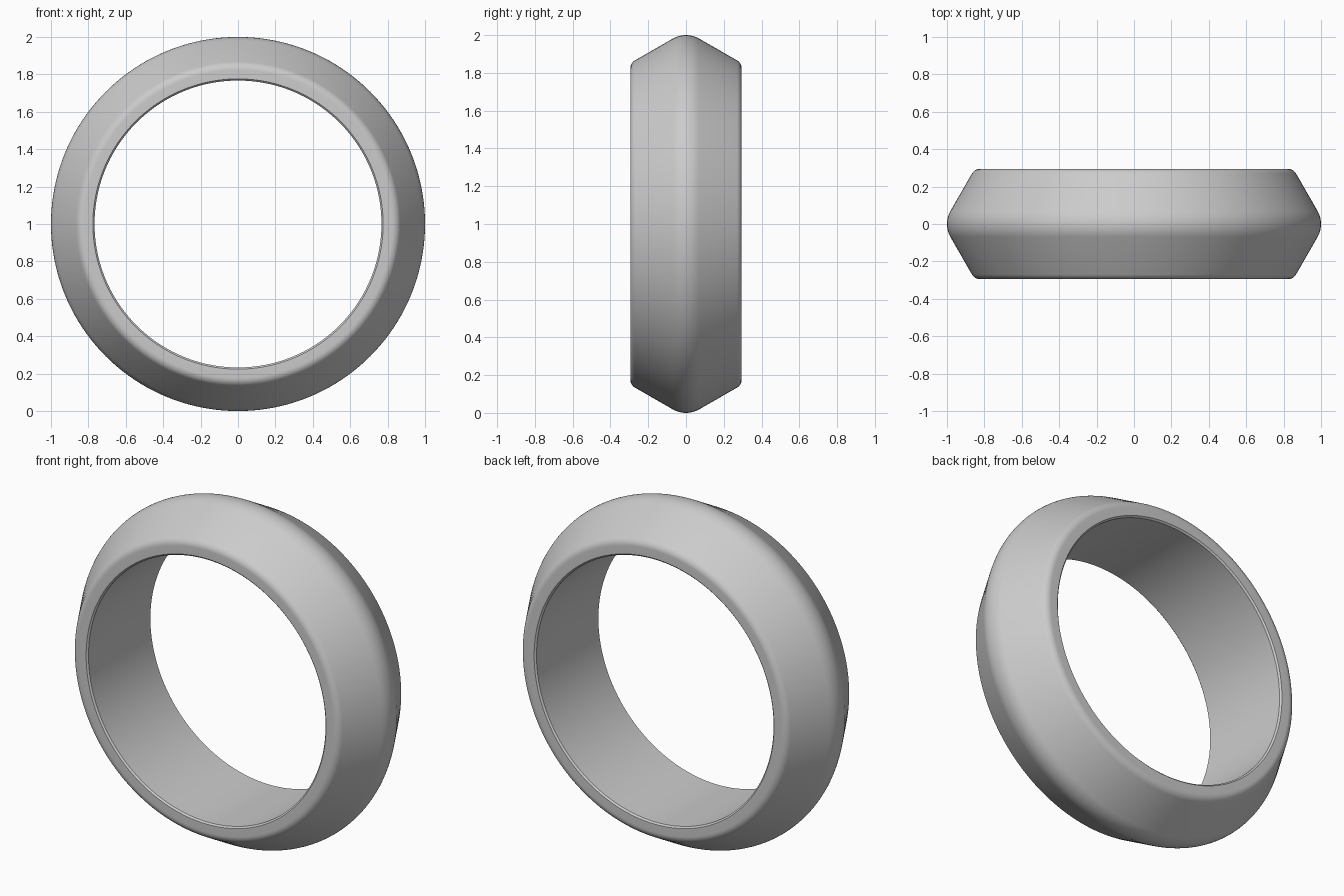
import bpy, bmesh, math
from mathutils import Matrix, Vector

if "Cube" in bpy.data.objects:
    bpy.data.objects.remove(bpy.data.objects["Cube"])

SEGMENTS = 160


def arc(cr, cy, radius, a0, a1, n):
    """Points (r, y) on an arc; angle 0 points outward, 90 towards +y."""
    return [(cr + radius * math.cos(math.radians(a0 + (a1 - a0) * i / n)),
             cy + radius * math.sin(math.radians(a0 + (a1 - a0) * i / n)))
            for i in range(n + 1)]


# Half section: rounded crest, sloped flank, rounded rim, flat side, bevelled bore
half = arc(0.86, 0.0, 0.14, 0, 30, 6)
half += arc(0.823, 0.245, 0.05, 30, 90, 8)
half += [(0.776, 0.295), (0.767, 0.286)]
section = half + [(r, -y) for r, y in reversed(half[1:])]

# Revolve the section around the y axis
bm = bmesh.new()
rings = []
for i in range(SEGMENTS):
    turn = Matrix.Rotation(2 * math.pi * i / SEGMENTS, 3, 'Y')
    rings.append([bm.verts.new(turn @ Vector((r, y, 0))) for r, y in section])
for i in range(SEGMENTS):
    a, b = rings[i], rings[(i + 1) % SEGMENTS]
    for j in range(len(section)):
        k = (j + 1) % len(section)
        bm.faces.new((a[j], a[k], b[k], b[j]))
bmesh.ops.recalc_face_normals(bm, faces=bm.faces)
mesh = bpy.data.meshes.new("ring_band")
bm.to_mesh(mesh)
bm.free()

band = bpy.data.objects.new("ring_band", mesh)
band.location.z = 1.0
bpy.context.collection.objects.link(band)

grey = bpy.data.materials.new("light grey")
grey.diffuse_color = (0.6, 0.6, 0.6, 1)
grey.use_nodes = True
grey.node_tree.nodes["Principled BSDF"].inputs["Base Color"].default_value = grey.diffuse_color
mesh.materials.append(grey)

# Smooth shading with the bore edges kept crisp
bpy.context.view_layer.objects.active = band
band.select_set(True)
bpy.ops.object.shade_smooth_by_angle(angle=math.radians(30))
